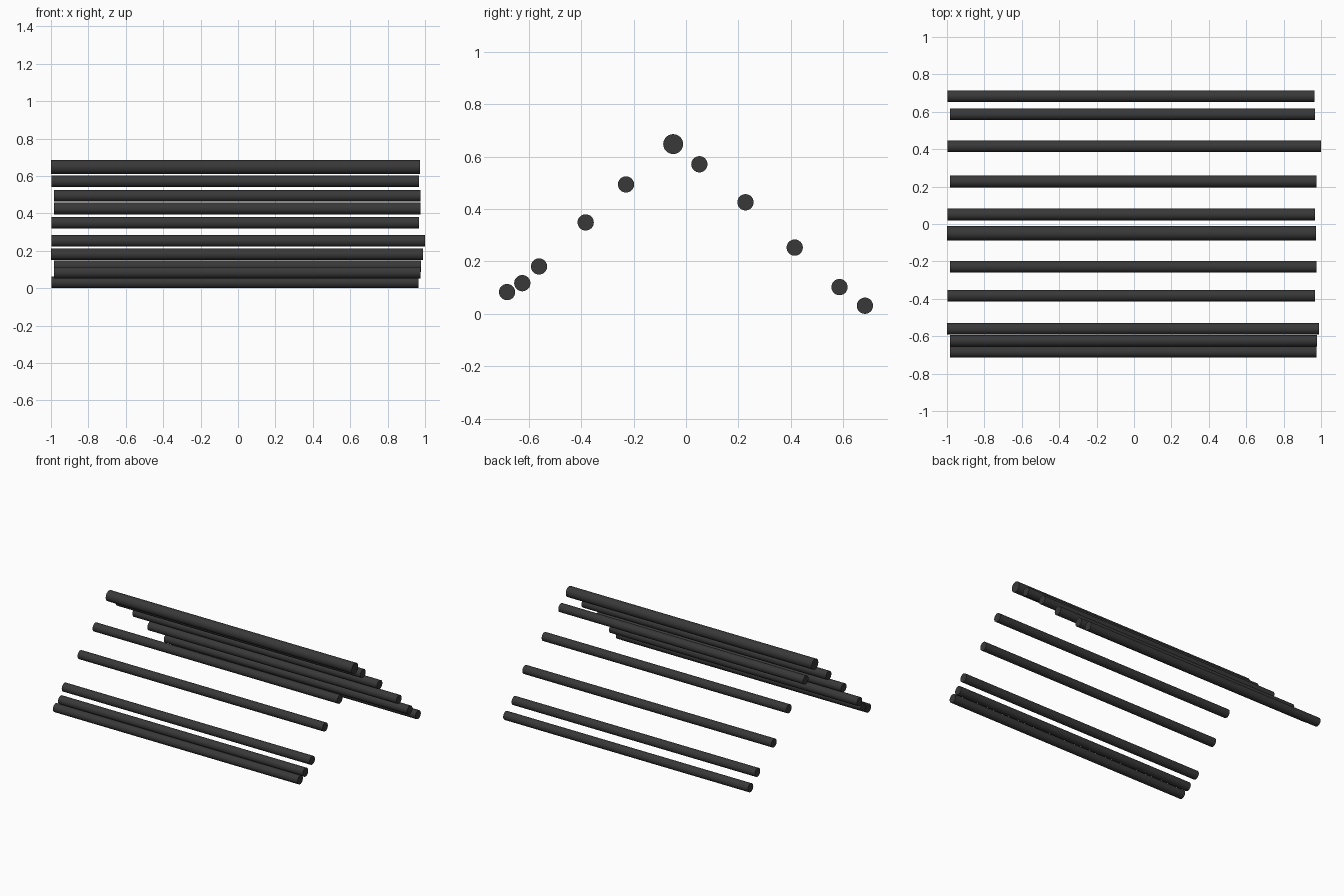
import bpy
import math

if "Cube" in bpy.data.objects:
    bpy.data.objects.remove(bpy.data.objects["Cube"])

dark = bpy.data.materials.new("dark_metal")
dark.diffuse_color = (0.04, 0.04, 0.04, 1)
dark.use_nodes = True
dark.node_tree.nodes["Principled BSDF"].inputs["Base Color"].default_value = dark.diffuse_color


def bar(name, y, z, x0, x1, radius=0.031):
    """Round bar running along x from x0 to x1."""
    bpy.ops.mesh.primitive_cylinder_add(
        vertices=32, radius=radius, depth=x1 - x0,
        location=((x0 + x1) / 2, y, z), rotation=(0, math.pi / 2, 0))
    ob = bpy.context.object
    ob.name = name
    ob.data.materials.append(dark)
    bpy.ops.object.shade_smooth_by_angle(angle=math.radians(40))


# Thick ridge bar at the top
bar("ridge_bar", -0.049, 0.648, -1.0, 0.972, 0.038)

# Bars down the front slope: y, z, left end, right end
front = [
    (-0.229, 0.494, -0.984, 0.977),
    (-0.383, 0.349, -0.997, 0.967),
    (-0.561, 0.181, -0.999, 0.988),
    (-0.625, 0.117, -0.984, 0.979),
    (-0.683, 0.083, -0.984, 0.977),
]
# Bars down the back slope
back = [
    (0.051, 0.571, -0.996, 0.967),
    (0.227, 0.426, -0.984, 0.977),
    (0.415, 0.253, -0.996, 1.0),
    (0.586, 0.102, -0.984, 0.967),
    (0.683, 0.031, -0.996, 0.966),
]
for side, rows in (("front", front), ("back", back)):
    for i, row in enumerate(rows, 1):
        bar(f"{side}_slope_bar_{i}", *row)
